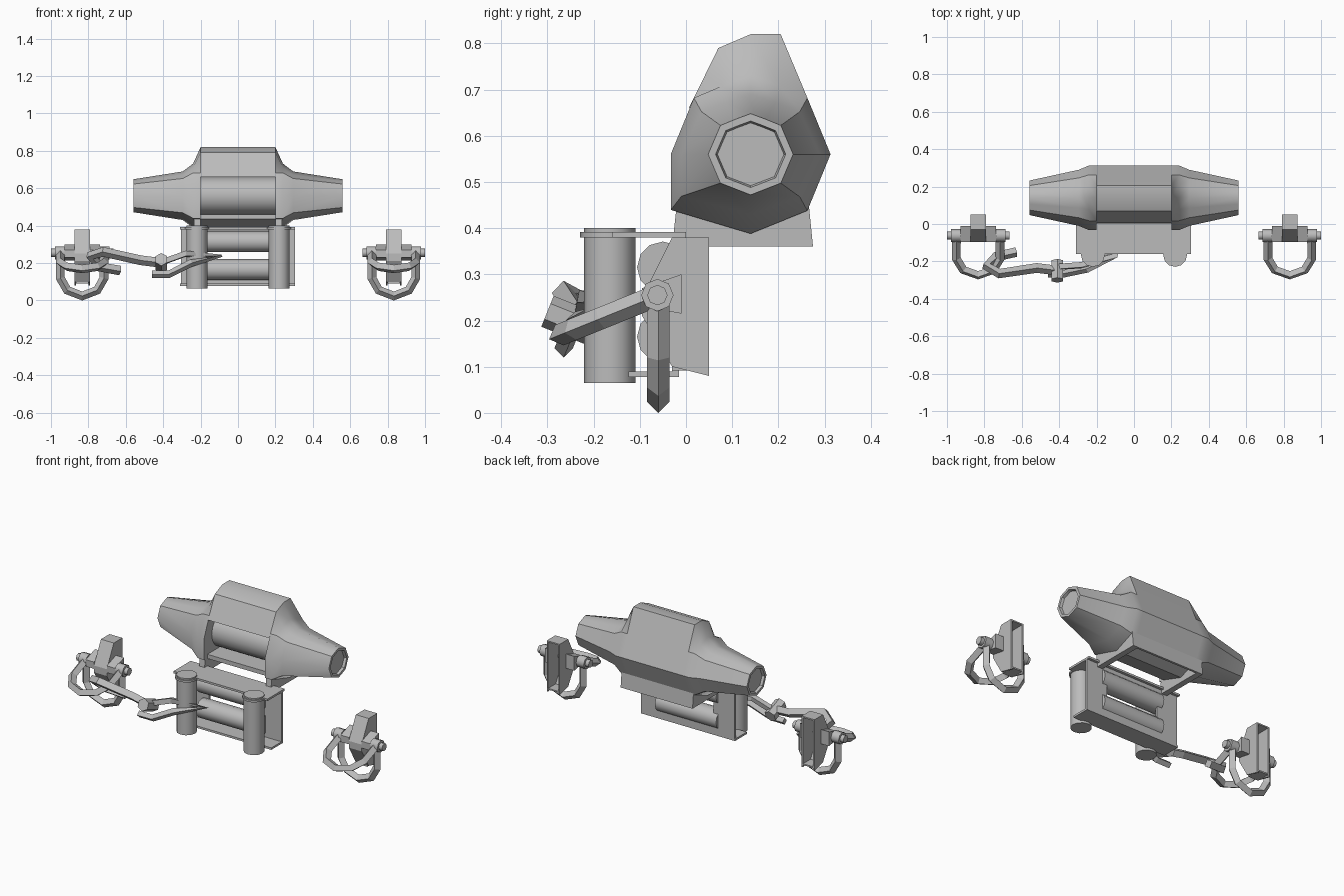
import bpy, bmesh, math
from mathutils import Vector, Matrix

cube = bpy.data.objects.get("Cube")
if cube:
    bpy.data.objects.remove(cube)

steel = bpy.data.materials.new("grey_steel")
steel.use_nodes = True
steel.diffuse_color = (0.5, 0.5, 0.5, 1)
steel.node_tree.nodes["Principled BSDF"].inputs["Base Color"].default_value = (0.5, 0.5, 0.5, 1)


def smooth(ob, angle):
    bpy.ops.object.select_all(action='DESELECT')
    ob.select_set(True)
    bpy.context.view_layer.objects.active = ob
    bpy.ops.object.shade_smooth_by_angle(angle=math.radians(angle))


def finish(name, bm, angle=0):
    bmesh.ops.recalc_face_normals(bm, faces=bm.faces)
    me = bpy.data.meshes.new(name)
    bm.to_mesh(me)
    bm.free()
    me.materials.append(steel)
    ob = bpy.data.objects.new(name, me)
    bpy.context.collection.objects.link(ob)
    if angle:
        smooth(ob, angle)
    return ob


def loft(name, sections, angle=0):
    """Join (x, [(y, z), ...]) sections with quads and cap both ends."""
    bm = bmesh.new()
    rings = [[bm.verts.new((x, y, z)) for y, z in pts] for x, pts in sections]
    n = len(rings[0])
    for a, b in zip(rings, rings[1:]):
        for i in range(n):
            j = (i + 1) % n
            bm.faces.new((a[i], a[j], b[j], b[i]))
    bm.faces.new(rings[0])
    bm.faces.new(rings[-1])
    return finish(name, bm, angle)


def box(name, x0, x1, y0, y1, z0, z1):
    return loft(name, [(x, [(y0, z0), (y1, z0), (y1, z1), (y0, z1)]) for x in (x0, x1)])


def rod(name, start, end, radius, sides=12, angle=50):
    a, b = Vector(start), Vector(end)
    turn = (b - a).to_track_quat('Z', 'Y').to_matrix().to_4x4()
    bm = bmesh.new()
    bmesh.ops.create_cone(bm, cap_ends=True, segments=sides, radius1=radius, radius2=radius,
                          depth=(b - a).length, matrix=Matrix.Translation((a + b) / 2) @ turn)
    return finish(name, bm, angle)


def bar(name, points, radius, cyclic=False):
    """Sweep a faceted bar along a path."""
    cu = bpy.data.curves.new(name, 'CURVE')
    cu.dimensions = '3D'
    cu.bevel_depth = radius
    cu.bevel_resolution = 0
    cu.use_fill_caps = True
    sp = cu.splines.new('POLY')
    sp.points.add(len(points) - 1)
    for p, co in zip(sp.points, points):
        p.co = (*co, 1)
    sp.use_cyclic_u = cyclic
    cu.materials.append(steel)
    ob = bpy.data.objects.new(name, cu)
    bpy.context.collection.objects.link(ob)
    bpy.ops.object.select_all(action='DESELECT')
    ob.select_set(True)
    bpy.context.view_layer.objects.active = ob
    bpy.ops.object.convert(target='MESH')
    for f in bpy.context.object.data.polygons:
        f.use_smooth = False


# Winch housing sections, all around one axis
CY, CZ = 0.14, 0.56
UNIT = [(-1, 0), (-.71, .71), (-.36, .86), (0, 1), (.36, .86), (.71, .71),
        (1, 0), (.71, -.71), (0, -1), (-.71, -.71)]


def ring(ry, rz, squared=False):
    pts = [(CY + u * ry, CZ + v * rz) for u, v in UNIT]
    if squared:
        pts[-1] = (CY - ry, CZ - 0.7 * rz)
    return pts


tall = ring(.173, .172, True)
tall[2:5] = [(.07, .79), (.14, .82), (.205, .82)]

for side, s in (("left", 1), ("right", -1)):
    loft(side + "_winch_end", [
        (s * .2, tall), (s * .24, ring(.173, .172, True)), (s * .295, ring(.15, .13, True)),
        (s * .56, ring(.092, .088)), (s * .56, ring(.076, .072)), (s * .545, ring(.072, .068))], 40)
    # Mounting foot below each end
    foot = [(-.02, .45), (-.03, .36), (.275, .36), (.262, .45)]
    loft(side + "_winch_foot", [(s * .2, foot), (s * .235, foot)])

# Middle cover with the drum opening at the front
cover = [(.006, .66)] + tall[2:9] + [(0, .435), (.0, .46), (.14, .46), (.2, .56), (.14, .66)]
cover.insert(1, tall[1])
loft("winch_cover", [(-.2, cover), (.2, cover)], 40)
rod("cable_drum", (-.2, CY, CZ), (.2, CY, CZ), .1, 16)
back = [(.25, .45), (.262, .36), (.275, .36), (.266, .45)]
loft("winch_rear_skirt", [(-.235, back), (.235, back)])

# Fairlead frame with a window
box("fairlead_left_frame", .17, .305, -.03, -.015, .08, .385)
box("fairlead_right_frame", -.305, -.17, -.03, -.015, .08, .385)
box("fairlead_upper_frame", -.17, .17, -.03, -.015, .34, .385)
box("fairlead_lower_frame", -.17, .17, -.03, -.015, .08, .16)
box("fairlead_top_flange", -.31, .305, -.16, -.0, .38, .392)
box("fairlead_bottom_flange", -.31, .305, -.125, -.015, .078, .09)

# Fairlead rollers
for side, s in (("left", 1), ("right", -1)):
    x = s * .22
    rod(side + "_upright_roller", (x, -.165, .065), (x, -.165, .4), .056)
    rod(side + "_roller_cap", (x, -.165, .38), (x, -.165, .392), .064)
for name, z in (("upper", .315), ("lower", .165)):
    rod(name + "_roller", (-.2, -.05, z), (.2, -.05, z), .056)

# Tow points: hollow bracket, lugs, pin and two bows
plate = [(-.03, .38), (.05, .38), (.05, .08), (-.03, .1), (-.095, .21), (-.095, .25)]
front = [(-.03, .38), (-.095, .25), (-.095, .21), (-.03, .1), (-.02, .1), (-.085, .21),
         (-.085, .25), (-.02, .38)]
lug = [(-.01, .3), (-.01, .215), (-.095, .23), (-.095, .27)]
bow = [(-.117, 0), (-.117, -.135), (-.08, -.2), (0, -.231),
       (.08, -.2), (.117, -.135), (.117, 0)]
for side, s in (("left", 1), ("right", -1)):
    c = s * .833
    for k in (-1, 1):
        loft(side + "_bracket_cheek", [(c + k * .033, plate), (c + k * .042, plate)])
        loft(side + "_bracket_lug", [(c + k * .042, lug), (c + k * .095, lug)])
        rod(side + "_pin_collar", (c + k * .095, -.062, .255), (c + k * .145, -.062, .255), .035, 8)
    loft(side + "_bracket_front", [(c - .033, front), (c + .033, front)])
    box(side + "_bracket_top", c - .033, c + .033, -.03, .05, .372, .38)
    box(side + "_bracket_bottom", c - .033, c + .033, -.03, .05, .092, .1)
    rod(side + "_shackle_pin", (c - .167, -.062, .255), (c + .167, -.062, .255), .022, 8)
    for name, tilt in (("hanging", 0), ("raised", math.radians(68))):
        bar(side + "_" + name + "_bow",
            [(c + x, -.06 + d * math.sin(tilt), .255 + d * math.cos(tilt)) for x, d in bow], .024)

# Tow hook resting on the right shackle, with its cable link
bar("tow_hook", [(-.4, -.25, .2), (-.52, -.235, .215), (-.72, -.265, .26), (-.79, -.225, .24),
                 (-.74, -.175, .18), (-.63, -.15, .16)], .026)
bar("cable_link", [(-.46, -.265, .14), (-.37, -.265, .14), (-.25, -.24, .2), (-.1, -.165, .235),
                   (-.28, -.22, .25), (-.42, -.23, .2)], .02)
rod("hook_pin", (-.41, -.3, .22), (-.41, -.2, .18), .036, 6, 0)
